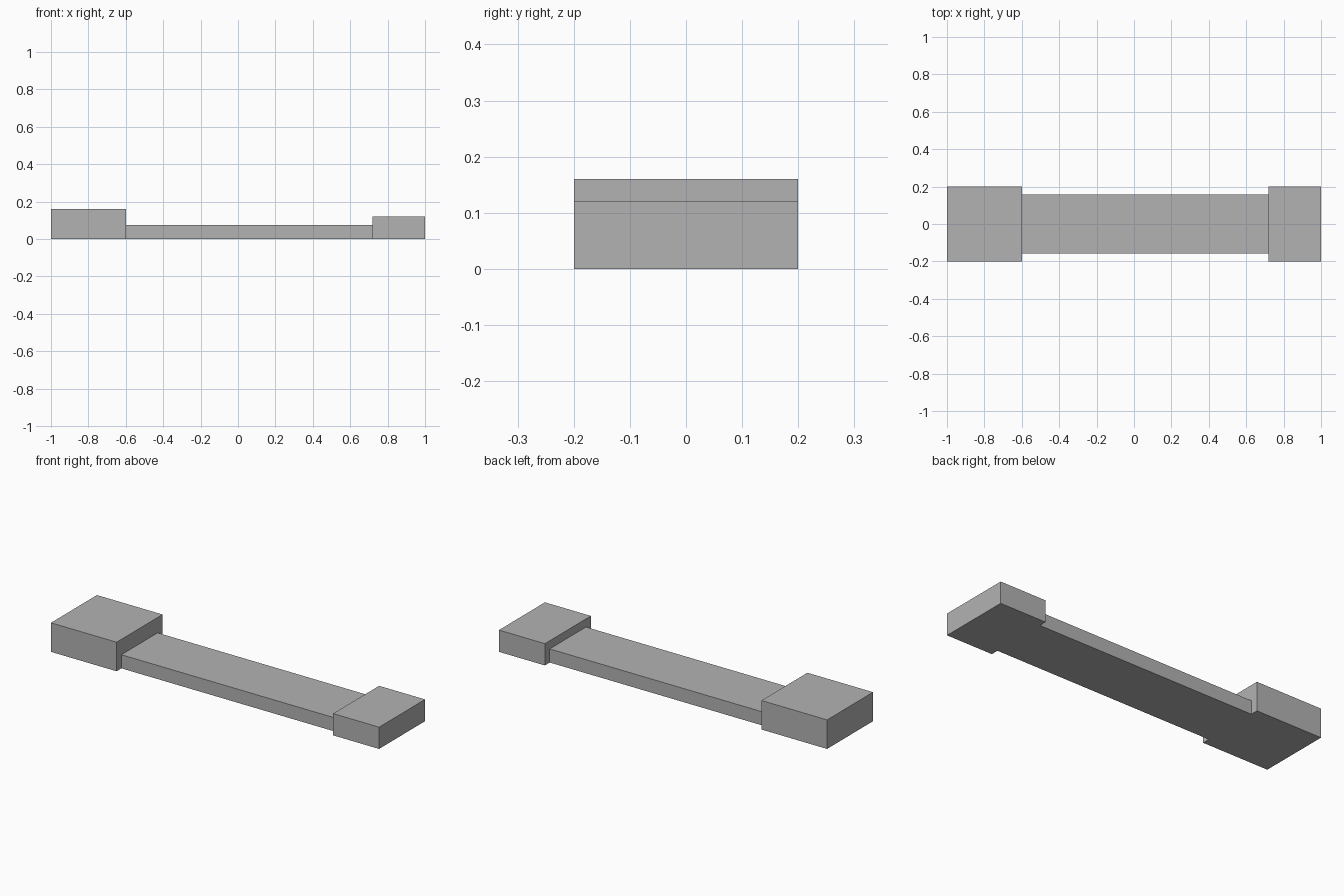
import bpy

# Remove the default object
cube = bpy.data.objects.get("Cube")
if cube:
    bpy.data.objects.remove(cube, do_unlink=True)

# Plain grey finish
GREY = (0.45, 0.45, 0.45, 1.0)
grey = bpy.data.materials.new("plain_grey")
grey.use_nodes = True
grey.diffuse_color = GREY
grey.node_tree.nodes["Principled BSDF"].inputs["Base Color"].default_value = GREY


def block(name, x_min, x_max, width, height):
    """Box standing on the ground, centred across the depth."""
    bpy.ops.mesh.primitive_cube_add(size=1, location=((x_min + x_max) / 2, 0, height / 2))
    obj = bpy.context.object
    obj.name = name
    obj.scale = (x_max - x_min, width, height)
    bpy.ops.object.transform_apply(location=False, rotation=False, scale=True)
    obj.data.materials.append(grey)
    return obj


# Tall end, low connecting deck, shorter end
block("tall_end_block", -1.0, -0.6, 0.4, 0.16)
block("connecting_deck", -0.6, 0.72, 0.316, 0.075)
block("short_end_block", 0.72, 1.0, 0.4, 0.12)
